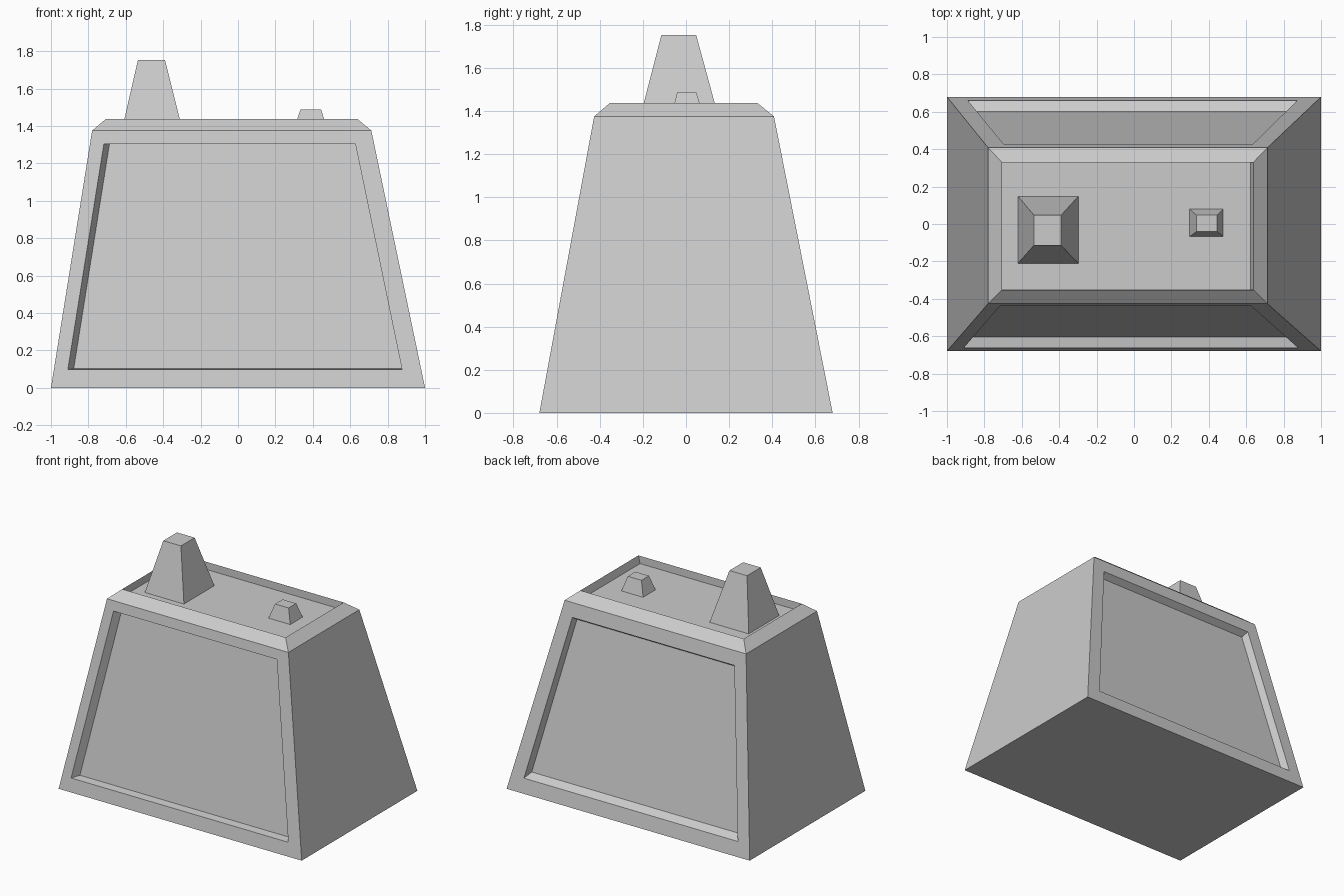
import bpy, bmesh

if "Cube" in bpy.data.objects:
    bpy.data.objects.remove(bpy.data.objects["Cube"])


def rect(x0, x1, y0, y1, z):
    """Four corners of a horizontal rectangle."""
    return [(x0, y0, z), (x1, y0, z), (x1, y1, z), (x0, y1, z)]


def loft(bm, rings, cap_start=False, cap_end=False):
    """Join successive four-point rings with quads, optionally capping ends."""
    loops = [[bm.verts.new(p) for p in r] for r in rings]
    for a, b in zip(loops, loops[1:]):
        for i in range(4):
            j = (i + 1) % 4
            bm.faces.new((a[i], a[j], b[j], b[i]))
    if cap_start:
        bm.faces.new(loops[0][::-1])
    if cap_end:
        bm.faces.new(loops[-1])


def finish(name, bm):
    bmesh.ops.remove_doubles(bm, verts=bm.verts, dist=0.0005)
    bmesh.ops.recalc_face_normals(bm, faces=bm.faces)
    me = bpy.data.meshes.new(name)
    bm.to_mesh(me)
    bm.free()
    bpy.context.collection.objects.link(bpy.data.objects.new(name, me))


base = rect(-1, 1, -0.68, 0.68, 0)
shoulder = rect(-0.78, 0.713, -0.426, 0.408, 1.375)
rim = rect(-0.706, 0.638, -0.352, 0.33, 1.438)
floor = rect(-0.705, 0.623, -0.35, 0.329, 1.382)

# tapered body: bevelled shoulder, sharp rim and sunken top
bm = bmesh.new()
loft(bm, [shoulder, rim, floor], cap_end=True)
bm.faces.new([bm.verts.new(p) for p in base[::-1]])
for i in (1, 3):  # plain left and right sides
    j = (i + 1) % 4
    bm.faces.new([bm.verts.new(p) for p in (base[i], base[j], shoulder[j], shoulder[i])])


def framed_side(i, opening, panel, depth):
    """Sloped side with a sunken panel; opening and panel are (x, z) corners."""
    j = (i + 1) % 4
    y0, y1 = base[i][1], shoulder[i][1]

    def on_side(pts, d):
        return [(x, y0 + (y1 - y0) * z / 1.375 + d, z) for x, z in pts]

    loft(bm, [[base[i], base[j], shoulder[j], shoulder[i]],
              on_side(opening, 0), on_side(panel, depth)], cap_end=True)


# front panel
framed_side(0, [(-0.91, 0.097), (0.877, 0.097), (0.627, 1.305), (-0.717, 1.305)],
            [(-0.878, 0.104), (0.877, 0.104), (0.627, 1.305), (-0.687, 1.305)], 0.057)
# back panel
framed_side(2, [(0.872, 0.105), (-0.888, 0.105), (-0.697, 1.275), (0.636, 1.275)],
            [(0.848, 0.135), (-0.86, 0.135), (-0.68, 1.245), (0.63, 1.245)], -0.052)
finish("tapered_body", bm)

# pegs standing on the sunken top
for name, bottom, top in (
    ("tall_peg", rect(-0.62, -0.298, -0.21, 0.148, 1.382), rect(-0.535, -0.39, -0.114, 0.047, 1.753)),
    ("small_peg", rect(0.298, 0.477, -0.067, 0.079, 1.382), rect(0.333, 0.445, -0.041, 0.048, 1.487)),
):
    bm = bmesh.new()
    loft(bm, [bottom, top], cap_start=True, cap_end=True)
    finish(name, bm)
